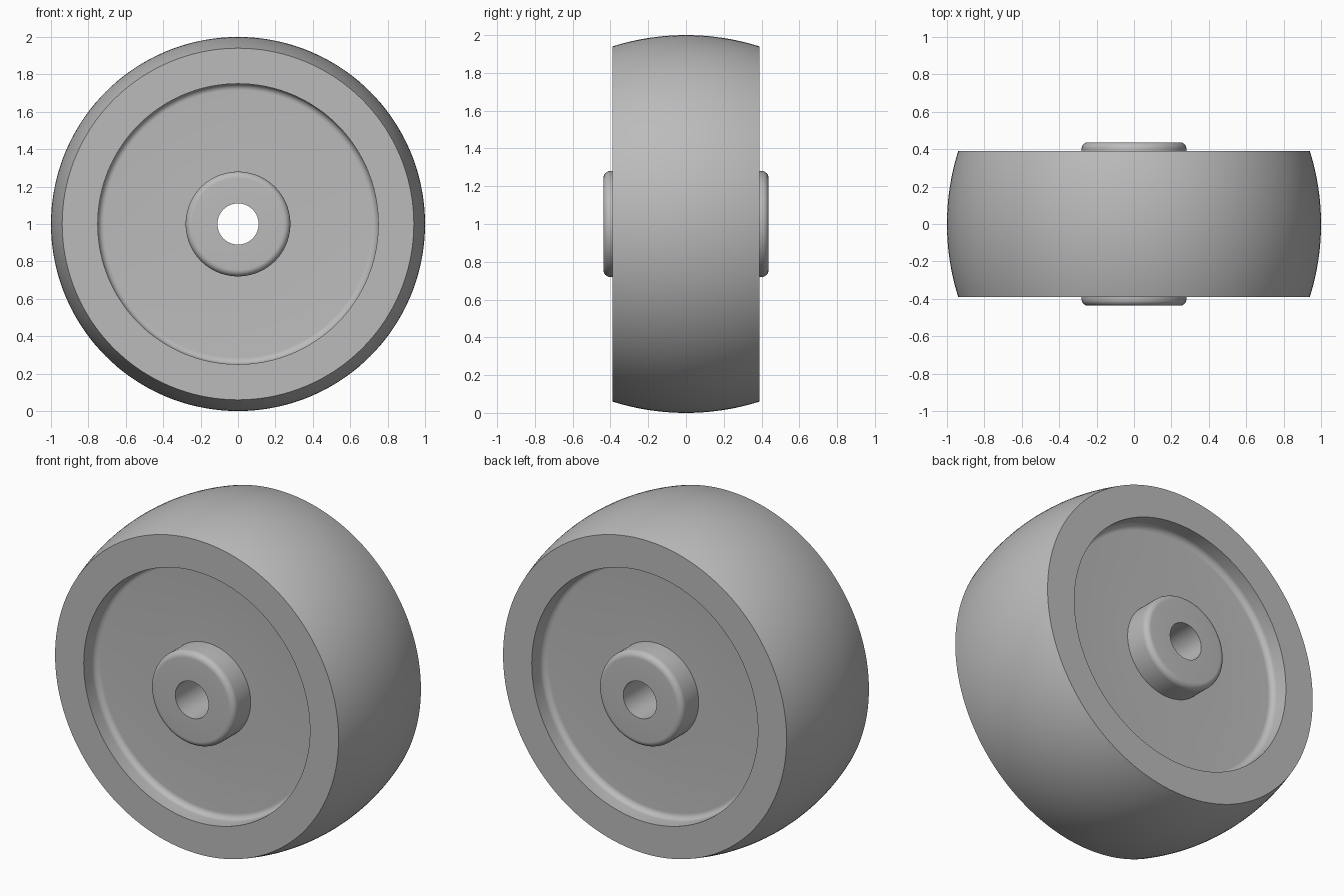
import bpy, bmesh, math
from mathutils import Matrix, Vector

cube = bpy.data.objects.get("Cube")
if cube:
    bpy.data.objects.remove(cube)

grey = bpy.data.materials.new("plain grey")
grey.use_nodes = True
colour = (0.5, 0.5, 0.5, 1)
grey.diffuse_color = colour
grey.node_tree.nodes["Principled BSDF"].inputs["Base Color"].default_value = colour

TREAD_R, RIM_R, RECESS_R, HUB_R, BORE_R = 1.0, 0.94, 0.75, 0.28, 0.11
RIM_Y, FLOOR_Y, HUB_Y = 0.39, 0.28, 0.437
FILLET = 0.035


def arc(r, y, radius, start, end, steps):
    """Arc points (radius from axle, distance along axle), angles in degrees."""
    points = []
    for i in range(steps + 1):
        a = math.radians(start + (end - start) * i / steps)
        points.append((r + radius * math.cos(a), y + radius * math.sin(a)))
    return points


def mirrored(half):
    """Continue a half profile, ending nearest the middle, to the other side."""
    return half + [(r, -y) for r, y in reversed(half) if abs(y) > 1e-6]


def lathe(name, profile, segments=144):
    """Turn an open profile around the axle."""
    bm = bmesh.new()
    verts = [bm.verts.new((r, y, 0)) for r, y in profile]
    edges = [bm.edges.new(pair) for pair in zip(verts, verts[1:])]
    bmesh.ops.spin(bm, geom=verts + edges, cent=(0, 0, 0), axis=(0, 1, 0),
                   angle=math.tau, steps=segments, use_duplicate=False)
    bmesh.ops.remove_doubles(bm, verts=bm.verts, dist=1e-5)
    # The tread and the bore both need their normals facing open space
    bm.normal_update()
    cap = max(bm.faces, key=lambda f: f.calc_center_median().y)
    if cap.normal.y < 0:
        bmesh.ops.reverse_faces(bm, faces=bm.faces)
    bmesh.ops.transform(bm, matrix=Matrix.Translation(Vector((0, 0, TREAD_R))),
                        verts=bm.verts)
    mesh = bpy.data.meshes.new(name)
    bm.to_mesh(mesh)
    bm.free()
    mesh.materials.append(grey)
    obj = bpy.data.objects.new(name, mesh)
    bpy.context.collection.objects.link(obj)
    bpy.ops.object.select_all(action="DESELECT")
    obj.select_set(True)
    bpy.context.view_layer.objects.active = obj
    bpy.ops.object.shade_smooth_by_angle(angle=math.radians(30))
    return obj


# Wheel body: recessed web, filleted recess wall, flat rim and crowned tread
sag = TREAD_R - RIM_R
crown = (RIM_Y ** 2 + sag ** 2) / (2 * sag)
edge = math.degrees(math.asin(RIM_Y / crown))
body = [(HUB_R, FLOOR_Y)]
body += arc(RECESS_R - FILLET, FLOOR_Y + FILLET, FILLET, -90, 0, 8)
body += [(RECESS_R, RIM_Y)]
body += arc(TREAD_R - crown, 0, crown, edge, 0, 12)
lathe("wheel_body", mirrored(body))

# Hub: raised boss on both sides with rounded outer edge and a through bore
hub = [(HUB_R, FLOOR_Y)]
hub += arc(HUB_R - FILLET, HUB_Y - FILLET, FILLET, 0, 90, 8)
hub += [(BORE_R, HUB_Y)]
lathe("hub", mirrored(hub))
